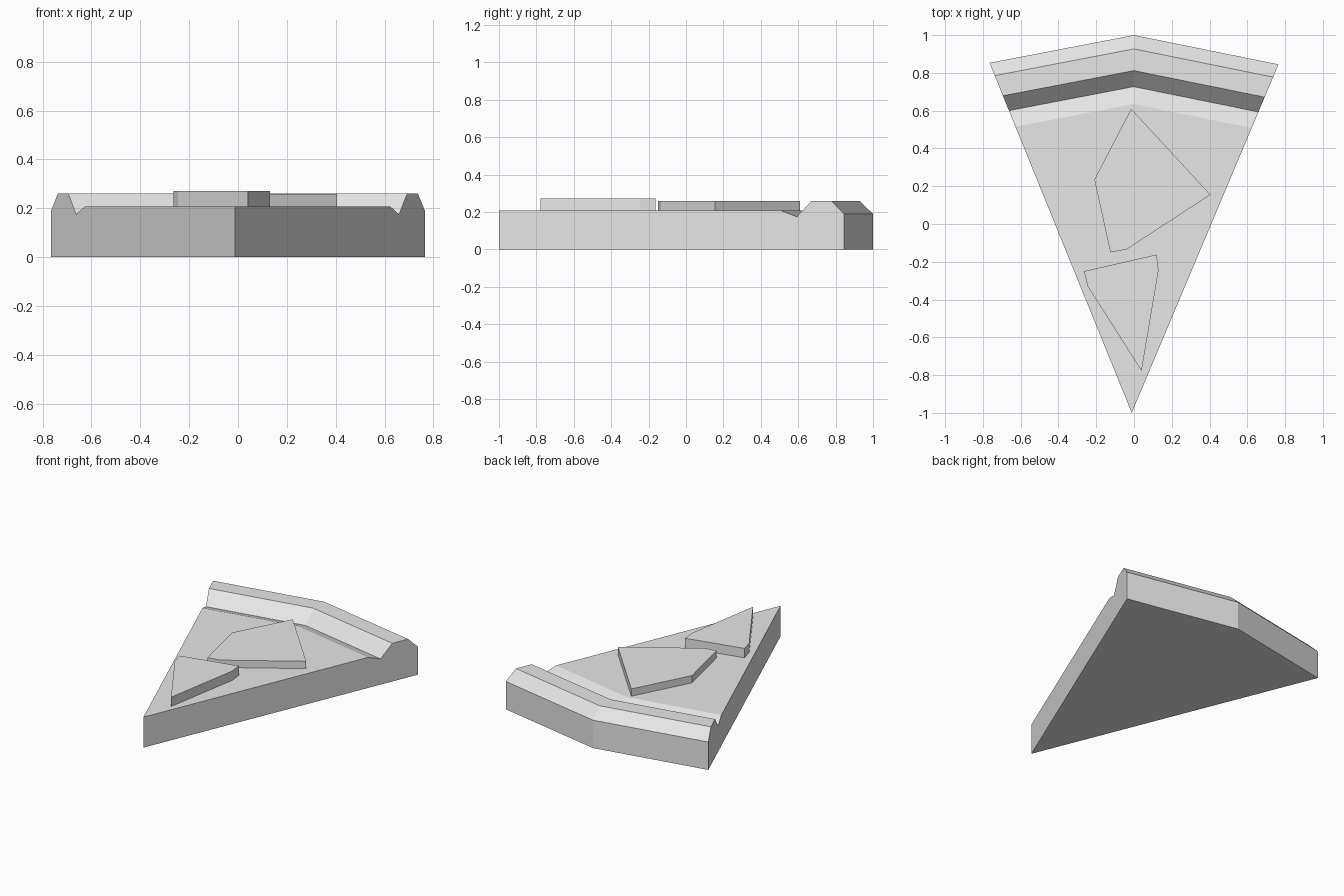
import bpy
import bmesh
from mathutils import Vector

cube = bpy.data.objects.get("Cube")
if cube:
    bpy.data.objects.remove(cube, do_unlink=True)

# One plain stone colour
STONE = (0.8, 0.8, 0.8, 1.0)
stone = bpy.data.materials.new("light grey stone")
stone.use_nodes = True
stone.diffuse_color = STONE
stone.node_tree.nodes["Principled BSDF"].inputs["Base Color"].default_value = STONE


def finish(name, bm):
    """Turn a bmesh into a flat-shaded object."""
    bmesh.ops.recalc_face_normals(bm, faces=bm.faces)
    mesh = bpy.data.meshes.new(name)
    bm.to_mesh(mesh)
    bm.free()
    mesh.materials.append(stone)
    obj = bpy.data.objects.new(name, mesh)
    bpy.context.collection.objects.link(obj)
    return obj


def slab(name, outline, bottom, top):
    """Extrude a flat outline upwards."""
    bm = bmesh.new()
    face = bm.faces.new([bm.verts.new((x, y, bottom)) for x, y in outline])
    lifted = bmesh.ops.extrude_face_region(bm, geom=[face])["geom"]
    verts = [v for v in lifted if isinstance(v, bmesh.types.BMVert)]
    bmesh.ops.translate(bm, verts=verts, vec=(0, 0, top - bottom))
    return finish(name, bm)


# Wedge base: a section with groove and rim, scaled out from the tip
TIP = Vector((-0.012, -1.0))
OUTER = [Vector(p) for p in ((-0.765, 0.853), (0, 1.0), (0.765, 0.845))]
FLOOR = 0.208
section = [(0.635, FLOOR), (0.727, 0.175), (0.812, 0.26), (0.927, 0.26),
           (1.0, 0.19), (1.0, 0)]  # (distance along the centre line, height)

bm = bmesh.new()
tip_top = bm.verts.new((*TIP, FLOOR))
tip_bottom = bm.verts.new((*TIP, 0))
columns = []
for corner in OUTER:
    column = []
    for y, z in section:
        p = TIP.lerp(corner, (y + 1) / 2)
        column.append(bm.verts.new((p.x, p.y, z)))
    columns.append(column)
for a, b in zip(columns, columns[1:]):
    for i in range(len(section) - 1):
        bm.faces.new((a[i], a[i + 1], b[i + 1], b[i]))
# Flat floor, underside and the two straight sides
bm.faces.new([tip_top] + [c[0] for c in columns])
bm.faces.new([tip_bottom] + [c[-1] for c in columns])
for side in (columns[0], columns[-1]):
    bm.faces.new([tip_top] + side + [tip_bottom])
finish("wedge_base", bm)

# Raised paving stones
slab("large_paving_stone",
     [(-0.015, 0.61), (0.405, 0.155), (-0.04, -0.135), (-0.125, -0.15),
      (-0.21, 0.235)], FLOOR, 0.258)
slab("small_paving_stone",
     [(-0.265, -0.25), (0.12, -0.162), (0.13, -0.245), (0.04, -0.778),
      (-0.245, -0.33)], FLOOR, 0.272)
